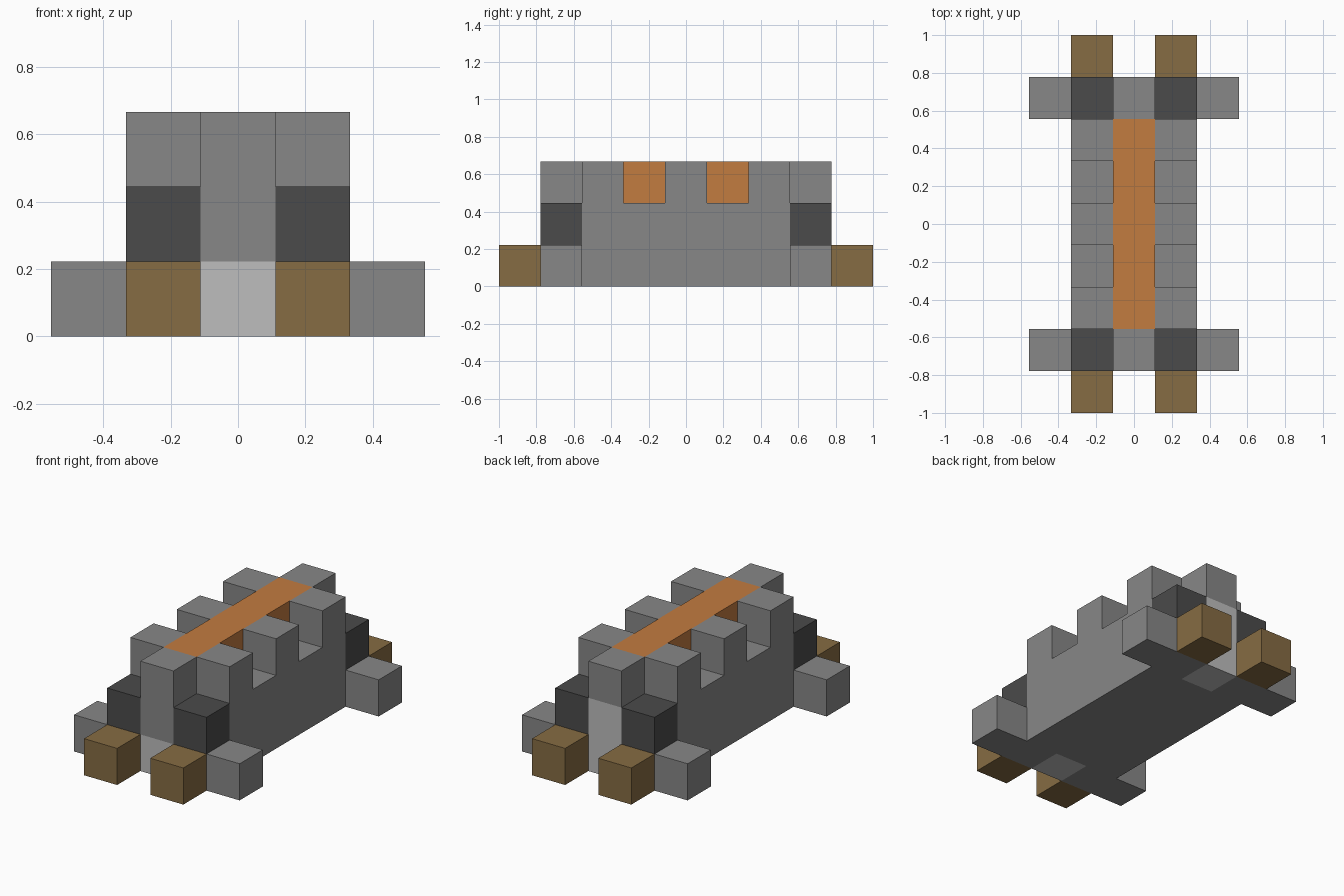
import bpy
import bmesh

U = 2 / 9  # edge of one block

if "Cube" in bpy.data.objects:
    bpy.data.objects.remove(bpy.data.objects["Cube"], do_unlink=True)


def material(name, r, g, b):
    mat = bpy.data.materials.new(name)
    mat.use_nodes = True
    mat.diffuse_color = (r, g, b, 1)
    mat.node_tree.nodes["Principled BSDF"].inputs["Base Color"].default_value = (r, g, b, 1)
    return mat


GREY = material("mid grey", 0.245, 0.245, 0.245)
DARK = material("dark grey", 0.07, 0.07, 0.07)
LIGHT = material("light grey", 0.51, 0.51, 0.51)
BROWN = material("brown", 0.24, 0.15, 0.056)
ORANGE = material("orange", 0.54, 0.2, 0.051)


def prism(name, mat, profile, x0, x1):
    """Extrude a (y, z) outline from x0 to x1, in block units."""
    bm = bmesh.new()
    face = bm.faces.new([bm.verts.new((x0 * U, y * U, z * U)) for y, z in profile])
    ext = bmesh.ops.extrude_face_region(bm, geom=[face])
    verts = [g for g in ext["geom"] if isinstance(g, bmesh.types.BMVert)]
    bmesh.ops.translate(bm, verts=verts, vec=((x1 - x0) * U, 0, 0))
    bmesh.ops.recalc_face_normals(bm, faces=bm.faces)
    mesh = bpy.data.meshes.new(name)
    bm.to_mesh(mesh)
    bm.free()
    mesh.materials.append(mat)
    obj = bpy.data.objects.new(name, mesh)
    bpy.context.collection.objects.link(obj)
    return obj


def block(name, mat, x, y, z0, z1, half_length=0.5):
    """One block wide, centred on column (x, y)."""
    a, b = y - half_length, y + half_length
    return prism(name, mat, [(a, z0), (b, z0), (b, z1), (a, z1)], x - 0.5, x + 0.5)


# Notched outline of the side walls
wall = [(-2.5, 0), (-2.5, 3), (-1.5, 3), (-1.5, 2), (-0.5, 2), (-0.5, 3)]
wall += [(-y, z) for y, z in reversed(wall)]

# Hull core and coloured ridge
block("hull_core", GREY, 0, 0, 0, 2, half_length=2.5)
block("top_ridge", ORANGE, 0, 0, 2, 3, half_length=2.5)

for side, s in (("left", 1), ("right", -1)):
    prism(f"{side}_wall", GREY, wall, min(s * 0.5, s * 1.5), max(s * 0.5, s * 1.5))
    # Corner blocks at both ends
    for end, e in (("front", -1), ("back", 1)):
        block(f"{end}_{side}_corner_base", GREY, s, 3 * e, 0, 1)
        block(f"{end}_{side}_outer_foot", GREY, 2 * s, 3 * e, 0, 1)
        block(f"{end}_{side}_dark_block", DARK, s, 3 * e, 1, 2)
        block(f"{end}_{side}_brown_foot", BROWN, s, 4 * e, 0, 1)

# End posts over light panels, the back panel being taller
for end, e, h in (("front", -1, 1), ("back", 1, 2)):
    block(f"{end}_light_panel", LIGHT, 0, 3 * e, 0, h)
    block(f"{end}_post", GREY, 0, 3 * e, h, 3)
